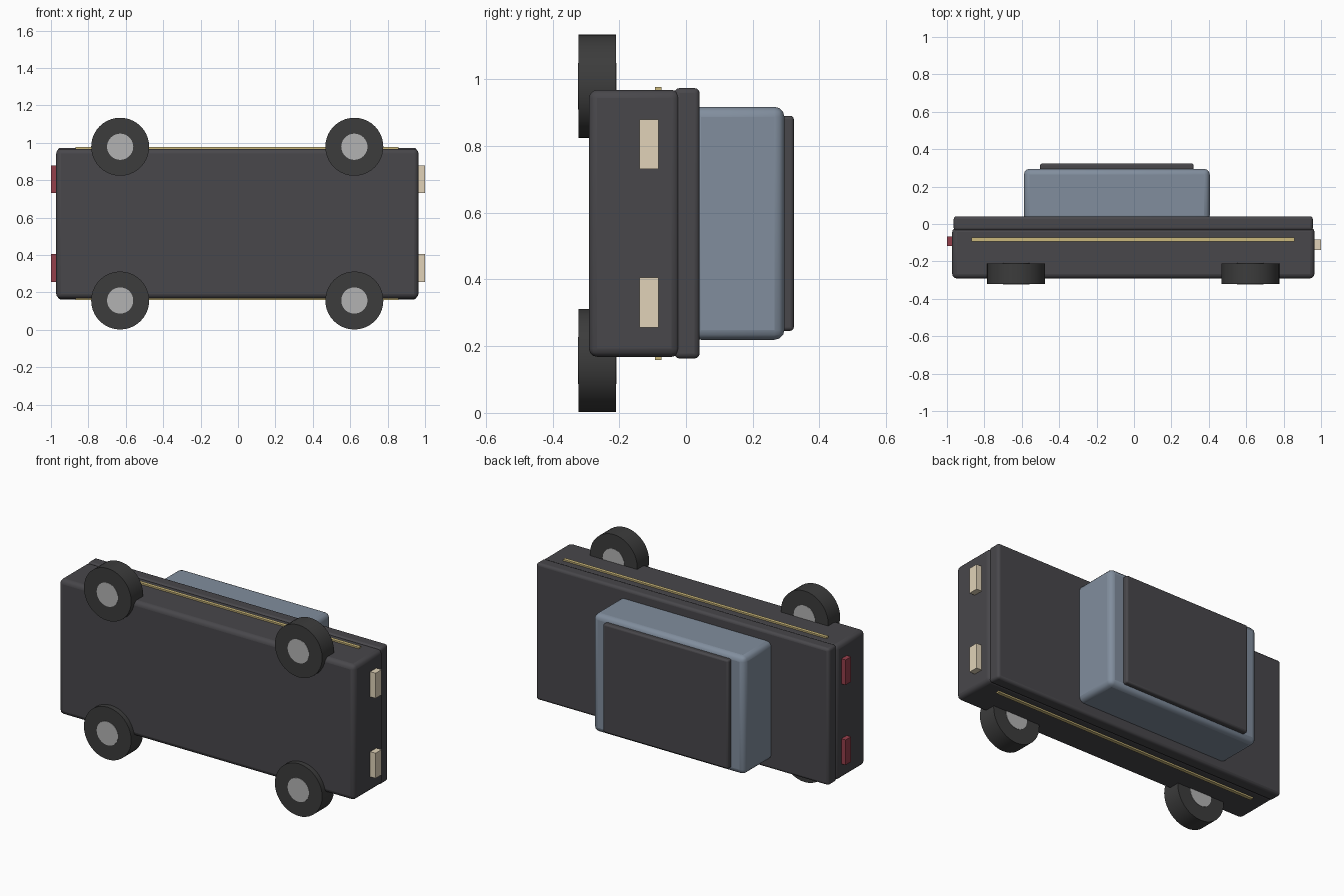
import bpy, math

if "Cube" in bpy.data.objects:
    bpy.data.objects.remove(bpy.data.objects["Cube"])

MID = 0.568  # car's centre line in z (the car lies on its side, roof towards +y)


def material(name, rgb):
    m = bpy.data.materials.new(name)
    m.diffuse_color = (*rgb, 1)
    m.use_nodes = True
    m.node_tree.nodes["Principled BSDF"].inputs["Base Color"].default_value = m.diffuse_color
    return m


paint = material("dark_paint", (0.065, 0.063, 0.07))
glass = material("blue_glass", (0.22, 0.27, 0.34))
rubber = material("rubber", (0.045, 0.045, 0.045))
metal = material("hub_metal", (0.45, 0.45, 0.45))
cream = material("lamp_cream", (0.75, 0.65, 0.48))
red = material("lamp_red", (0.3, 0.05, 0.07))
gold = material("trim_gold", (0.6, 0.48, 0.2))


def box(name, x, y, z, mat, bevel=0.0):
    """Box from (min, max) pairs, optionally with rounded edges."""
    bpy.ops.mesh.primitive_cube_add(
        size=1, location=[(a + b) / 2 for a, b in (x, y, z)])
    ob = bpy.context.object
    ob.name = name
    ob.scale = [b - a for a, b in (x, y, z)]
    bpy.ops.object.transform_apply(location=False, rotation=False, scale=True)
    ob.data.materials.append(mat)
    if bevel:
        mod = ob.modifiers.new("rounded_edges", "BEVEL")
        mod.width = bevel
        mod.segments = 3
        bpy.ops.object.shade_smooth_by_angle(angle=math.radians(40))
    return ob


def disc(name, x, y, z, radius, depth, mat):
    """Cylinder with its axis along y."""
    bpy.ops.mesh.primitive_cylinder_add(
        vertices=40, radius=radius, depth=depth, location=(x, y, z),
        rotation=(math.pi / 2, 0, 0))
    ob = bpy.context.object
    ob.name = name
    ob.data.materials.append(mat)
    bpy.ops.object.shade_smooth_by_angle(angle=math.radians(40))


# Body, upper deck, cabin and roof
box("lower_body", (-0.972, 0.965), (-0.291, -0.018), (MID - 0.4, MID + 0.4), paint, 0.025)
box("upper_deck", (-0.964, 0.956), (-0.035, 0.041), (MID - 0.405, MID + 0.405), paint, 0.015)
box("cabin", (-0.588, 0.405), (0.015, 0.295), (MID - 0.349, MID + 0.349), glass, 0.03)
box("roof", (-0.502, 0.319), (0.276, 0.323), (MID - 0.322, MID + 0.322), paint, 0.01)

for side, label in ((-1, "lower"), (1, "upper")):
    # Wheels with hubs
    for x, end in ((-0.63, "rear"), (0.622, "front")):
        z = MID + side * 0.411
        disc(f"{end}_{label}_wheel", x, -0.266, z, 0.155, 0.111, rubber)
        disc(f"{end}_{label}_hub", x, -0.266, z, 0.07, 0.115, metal)
    # Lamps
    lamp_z = (MID + side * 0.237 - 0.0745, MID + side * 0.237 + 0.0745)
    box(f"{label}_headlamp", (0.94, 1.0), (-0.14, -0.083), lamp_z, cream)
    box(f"{label}_tail_lamp", (-1.0, -0.95), (-0.117, -0.066), lamp_z, red)
    # Side trim strip
    edge = sorted((MID + side * 0.39, MID + side * 0.409))
    box(f"{label}_trim_strip", (-0.87, 0.857), (-0.093, -0.073), edge, gold)
